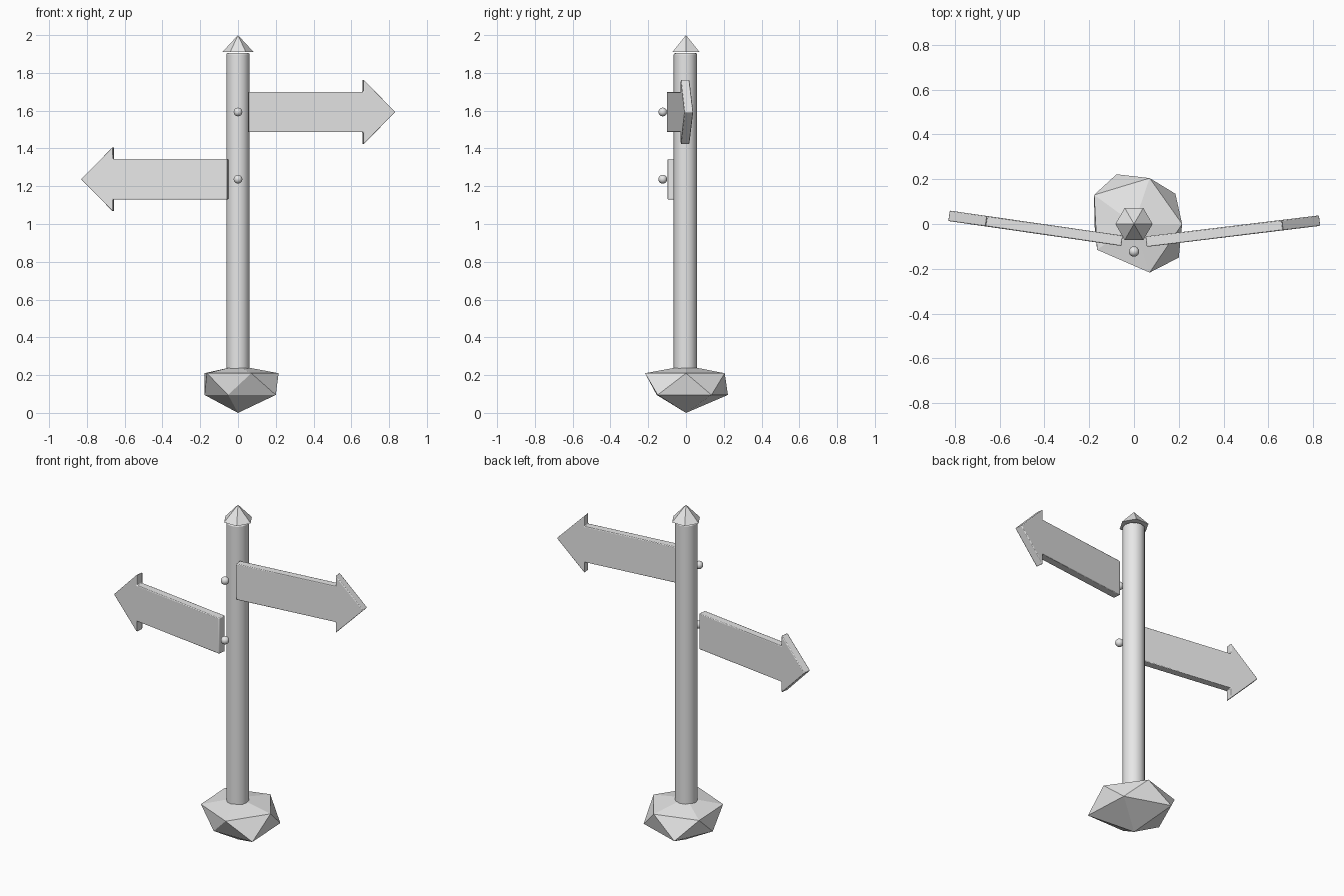
import bpy, bmesh, math
from mathutils import Matrix, Vector

if "Cube" in bpy.data.objects:
    bpy.data.objects.remove(bpy.data.objects["Cube"])

grey = bpy.data.materials.new("plain_grey")
grey.diffuse_color = (0.8, 0.8, 0.8, 1)
grey.use_nodes = True
grey.node_tree.nodes["Principled BSDF"].inputs["Base Color"].default_value = grey.diffuse_color


def finish(bm, name, bevel=0.0, smooth=True):
    """Turn a bmesh into a named object with an optional soft edge."""
    bmesh.ops.recalc_face_normals(bm, faces=bm.faces[:])
    mesh = bpy.data.meshes.new(name)
    bm.to_mesh(mesh)
    bm.free()
    mesh.materials.append(grey)
    ob = bpy.data.objects.new(name, mesh)
    bpy.context.collection.objects.link(ob)
    if bevel:
        mod = ob.modifiers.new("soft_edge", 'BEVEL')
        mod.width, mod.segments, mod.limit_method = bevel, 2, 'ANGLE'
        mod.angle_limit = math.radians(40)
    if smooth:
        bpy.ops.object.select_all(action='DESELECT')
        ob.select_set(True)
        bpy.context.view_layer.objects.active = ob
        bpy.ops.object.shade_smooth_by_angle(angle=math.radians(40))
    return ob


# Post
bm = bmesh.new()
bmesh.ops.create_cone(bm, cap_ends=True, segments=12, radius1=0.062, radius2=0.062,
                      depth=1.70, matrix=Matrix.Translation((0, -0.003, 1.055)))
finish(bm, "post", bevel=0.008)

# Six-sided pointed cap
bm = bmesh.new()
bmesh.ops.create_cone(bm, cap_ends=True, segments=6, radius1=0.083, radius2=0, depth=0.09,
                      matrix=Matrix.Translation((0, 0, 1.955)) @ Matrix.Rotation(math.pi / 6, 4, 'Z'))
# put two corners on the x axis
if max(v.co.x for v in bm.verts) < 0.08:
    bmesh.ops.rotate(bm, verts=bm.verts[:], matrix=Matrix.Rotation(math.pi / 6, 3, 'Z'))
finish(bm, "post_cap", smooth=False)

# Faceted base stone: two offset rings of five corners plus two poles
upper = [(0.07, -0.217), (0.215, 0), (0.07, 0.205), (-0.178, 0.13), (-0.165, -0.115)]
lower = [(0.2, -0.15), (0.185, 0.135), (-0.078, 0.222), (-0.177, 0), (-0.052, -0.155)]
bm = bmesh.new()
up = [bm.verts.new((x, y, 0.21)) for x, y in upper]
low = [bm.verts.new((x, y, 0.095)) for x, y in lower]
top, bottom = bm.verts.new((0, 0, 0.25)), bm.verts.new((0, 0, 0))
for i in range(5):
    j = (i + 1) % 5
    bm.faces.new((up[i], up[j], top))
    bm.faces.new((low[j], low[i], bottom))
    bm.faces.new((up[i], low[i], up[j]))
    bm.faces.new((low[i], low[j], up[j]))
finish(bm, "base_stone", smooth=False)


# Arrow boards, swung back from the post
def arrow_board(name, side, z, angle, y_start):
    length, shaft, half, barb, thick = 0.782, 0.612, 0.107, 0.171, 0.047
    outline = [(0, -half), (shaft, -half), (shaft, -barb), (length, 0),
               (shaft, barb), (shaft, half), (0, half)]
    bm = bmesh.new()
    face = bm.faces.new([bm.verts.new((x, 0, h)) for x, h in outline])
    new = bmesh.ops.extrude_face_region(bm, geom=[face])["geom"]
    bmesh.ops.translate(bm, vec=(0, thick, 0),
                        verts=[v for v in new if isinstance(v, bmesh.types.BMVert)])
    bm.transform(Matrix.Translation((side * 0.057, y_start, z))
                 @ Matrix.Diagonal((side, 1, 1, 1))
                 @ Matrix.Rotation(math.radians(angle), 4, 'Z'))
    finish(bm, name, bevel=0.004)


arrow_board("right_arrow_board", 1, 1.593, 6.9, -0.102)
arrow_board("left_arrow_board", -1, 1.237, 8.2, -0.098)

# Round bolt heads in front of the post
for name, z in (("upper_bolt", 1.593), ("lower_bolt", 1.237)):
    bm = bmesh.new()
    bmesh.ops.create_uvsphere(bm, u_segments=16, v_segments=10, radius=0.023,
                              matrix=Matrix.Translation((0, -0.123, z)))
    finish(bm, name)
